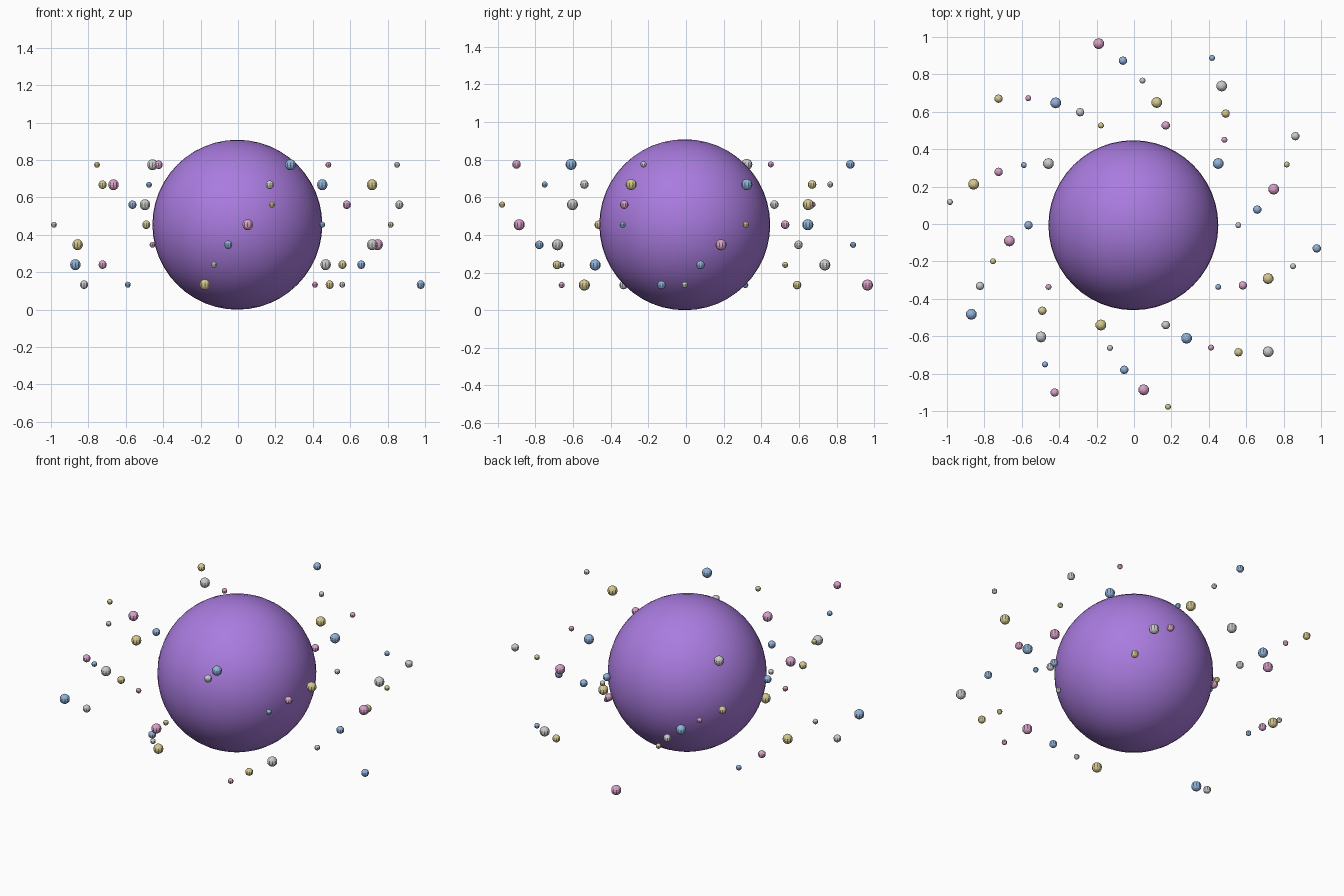
import bpy
from math import cos, sin, tau

if "Cube" in bpy.data.objects:
    bpy.data.objects.remove(bpy.data.objects["Cube"])

S = 1.3357            # overall scale
R = 0.34 * S          # planet radius
OX, OY = -0.0035, -0.0065
COUNT = 50


def material(name, rgb):
    m = bpy.data.materials.new(name)
    m.diffuse_color = (*rgb, 1)
    m.use_nodes = True
    m.node_tree.nodes["Principled BSDF"].inputs["Base Color"].default_value = m.diffuse_color
    return m


def ball(name, radius, loc, segments, rings, mat=None, smooth=False):
    bpy.ops.mesh.primitive_uv_sphere_add(
        segments=segments, ring_count=rings, radius=radius, location=loc)
    ob = bpy.context.object
    ob.name = name
    if mat:
        ob.data.materials.append(mat)
    if smooth:
        bpy.ops.object.shade_smooth()
    return ob


# Central planet
ball("planet", R, (OX, OY, R), 48, 24, material("purple", (0.40, 0.20, 0.74)), True)

# Orbiting pebbles: radius, height, size and colour each cycle at their own rate
colours = [None,
           material("blue", (0.28, 0.45, 0.70)),
           material("pink", (0.70, 0.36, 0.58)),
           material("gold", (0.66, 0.58, 0.28))]
sizes = [0.012, 0.017, 0.022]
for i in range(COUNT):
    a = tau * i / COUNT
    r = (0.42 + 0.08 * (i % 5)) * S
    z = R + (i % 7 - 3) * 0.08 * S
    ball(f"pebble_{i:02d}", sizes[i % 3] * S,
         (OX + r * cos(a), OY + r * sin(a), z), 10, 8, colours[i % 4])
